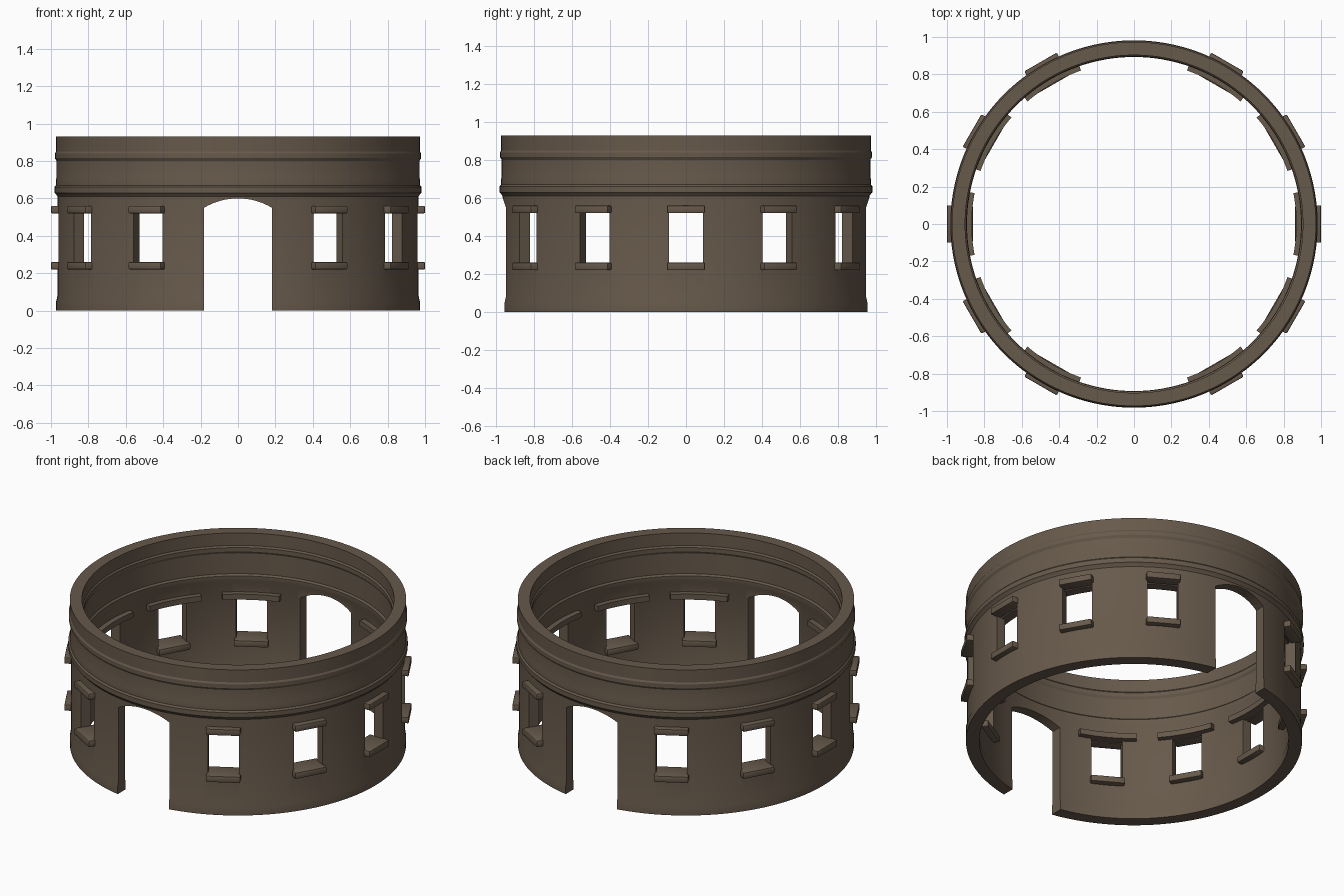
import bpy, bmesh, math
from mathutils import Matrix

if "Cube" in bpy.data.objects:
    bpy.data.objects.remove(bpy.data.objects["Cube"])

stone = bpy.data.materials.new("brown stone")
stone.diffuse_color = (0.135, 0.10, 0.07, 1)
stone.use_nodes = True
stone.node_tree.nodes["Principled BSDF"].inputs["Base Color"].default_value = stone.diffuse_color


def finish(name, bm, smooth=True):
    bmesh.ops.recalc_face_normals(bm, faces=bm.faces)
    me = bpy.data.meshes.new(name)
    bm.to_mesh(me)
    bm.free()
    ob = bpy.data.objects.new(name, me)
    bpy.context.collection.objects.link(ob)
    me.materials.append(stone)
    if smooth:
        shade(ob)
    return ob


def shade(ob):
    bpy.ops.object.select_all(action='DESELECT')
    ob.select_set(True)
    bpy.context.view_layer.objects.active = ob
    bpy.ops.object.shade_smooth_by_angle(angle=math.radians(25))


def add_box(bm, r0, r1, w, z0, z1, ang):
    """Box facing outward at the given angle."""
    m = (Matrix.Rotation(ang, 4, 'Z')
         @ Matrix.Translation(((r0 + r1) / 2, 0, (z0 + z1) / 2))
         @ Matrix.Diagonal((r1 - r0, w, z1 - z0, 1)))
    return bmesh.ops.create_cube(bm, size=1, matrix=m)


def sweep(bm, prof, a0, a1, n, closed):
    """Sweep a closed (radius, z) profile around the z axis."""
    count = n if closed else n + 1
    rings = []
    for i in range(count):
        a = a0 + (a1 - a0) * i / n
        rings.append([bm.verts.new((r * math.cos(a), r * math.sin(a), z)) for r, z in prof])
    k = len(prof)
    for i in range(n):
        p, q = rings[i], rings[(i + 1) % count]
        for j in range(k):
            bm.faces.new((p[j], p[(j + 1) % k], q[(j + 1) % k], q[j]))
    if not closed:
        bm.faces.new(rings[0])
        bm.faces.new(rings[-1])


# Ring wall with plinth and two moulding bands, outside and inside
outer = [(0.972, 0), (0.972, 0.05), (0.965, 0.08), (0.965, 0.61), (0.972, 0.62), (0.982, 0.63),
         (0.982, 0.66), (0.973, 0.67), (0.973, 0.70), (0.970, 0.715), (0.970, 0.80), (0.979, 0.815),
         (0.979, 0.84), (0.973, 0.85), (0.973, 0.93)]
inner = [(0.903, 0.93), (0.903, 0.85), (0.895, 0.84), (0.895, 0.815), (0.903, 0.80), (0.903, 0.67),
         (0.893, 0.66), (0.893, 0.63), (0.902, 0.61), (0.902, 0.08), (0.895, 0.05), (0.895, 0)]
bm = bmesh.new()
sweep(bm, outer + inner, 0, math.tau, 144, True)
wall = finish("ring_wall", bm, False)

# Cutter: ten windows and one arched passage through front and back
angles = [math.radians(s + d) for s in (0, 180) for d in (-60, -30, 0, 30, 60)]
bm = bmesh.new()
for a in angles:
    add_box(bm, 0.8, 1.1, 0.18, 0.25, 0.53, a)
hw, spring, rise = 0.181, 0.55, 0.05
R = (hw * hw + rise * rise) / (2 * rise)
half = math.asin(hw / R)
arch = [(-hw, -0.1), (hw, -0.1)]
for i in range(17):
    t = half - 2 * half * i / 16
    arch.append((R * math.sin(t), spring + rise - R + R * math.cos(t)))
face = bm.faces.new([bm.verts.new((x, -1.2, z)) for x, z in arch])
ext = bmesh.ops.extrude_face_region(bm, geom=[face], use_keep_orig=True)
bmesh.ops.translate(bm, vec=(0, 2.4, 0),
                    verts=[v for v in ext["geom"] if isinstance(v, bmesh.types.BMVert)])
cutter = finish("opening_cutter", bm, False)

mod = wall.modifiers.new("openings", 'BOOLEAN')
mod.operation = 'DIFFERENCE'
mod.solver = 'EXACT'
mod.object = cutter
bpy.context.view_layer.objects.active = wall
wall.select_set(True)
bpy.ops.object.modifier_apply(modifier=mod.name)
bpy.data.objects.remove(cutter)
shade(wall)


# Sills, outer lintels and curved inner lintels
def blocks(name, r0, r1, w, z0, z1):
    bm = bmesh.new()
    for a in angles:
        add_box(bm, r0, r1, w, z0, z1, a)
    bmesh.ops.bevel(bm, geom=bm.edges[:], offset=0.006, segments=2, profile=0.5, affect='EDGES')
    finish(name, bm)


blocks("window_sills", 0.862, 1.0, 0.2, 0.22, 0.26)
blocks("outer_lintels", 0.93, 1.0, 0.2, 0.52, 0.56)

bm = bmesh.new()
h = 0.17 / 0.89
for a in angles:
    sweep(bm, [(0.868, 0.52), (0.925, 0.52), (0.925, 0.555), (0.868, 0.555)], a - h, a + h, 10, False)
finish("inner_lintels", bm)
